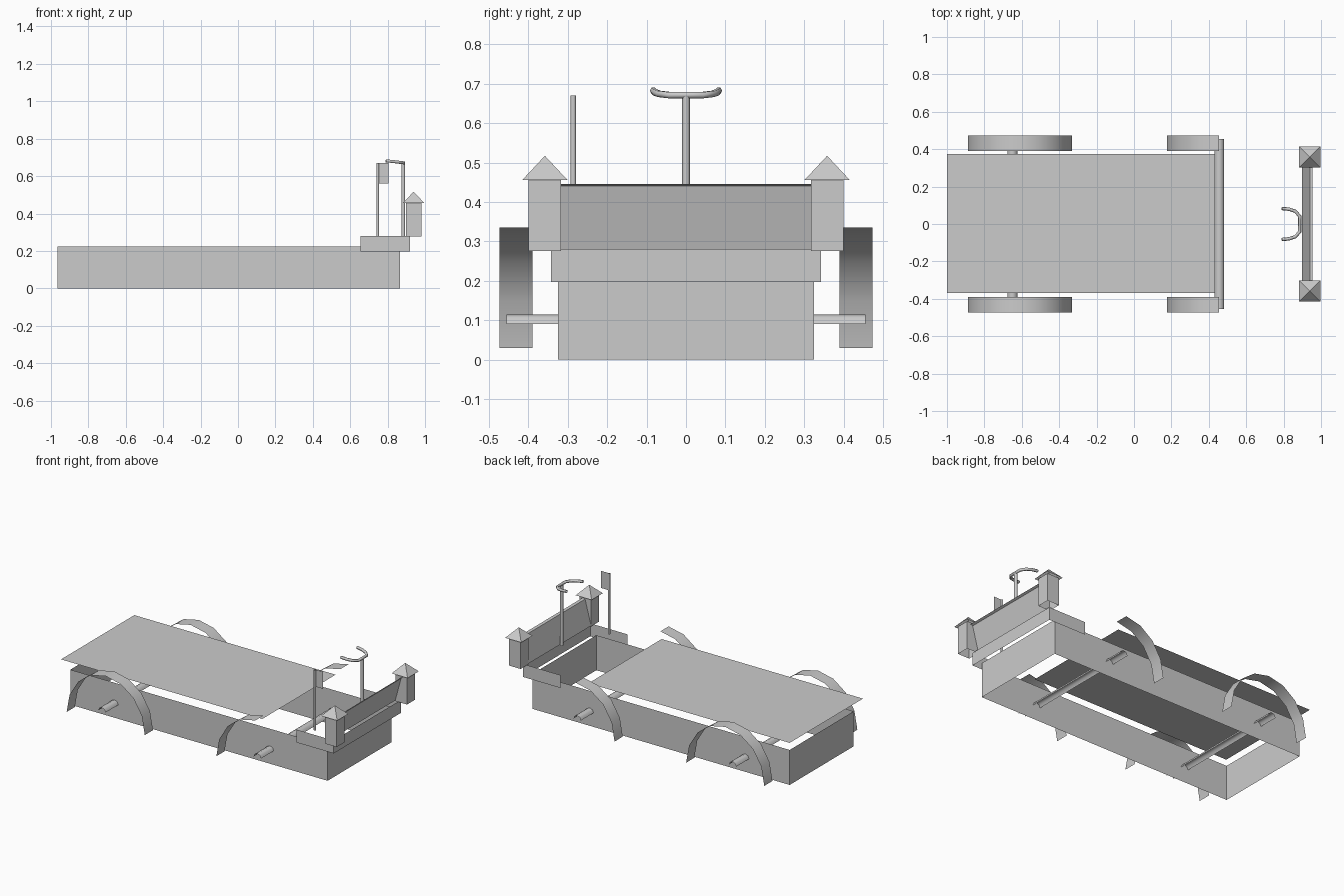
import bpy, bmesh, math

if "Cube" in bpy.data.objects:
    bpy.data.objects.remove(bpy.data.objects["Cube"])


def make(name, verts, faces, smooth=False):
    me = bpy.data.meshes.new(name)
    me.from_pydata(verts, [], faces)
    bm = bmesh.new()
    bm.from_mesh(me)
    bmesh.ops.recalc_face_normals(bm, faces=bm.faces)
    bm.to_mesh(me)
    bm.free()
    if smooth:
        me.shade_smooth()
    ob = bpy.data.objects.new(name, me)
    bpy.context.collection.objects.link(ob)
    return ob


def sweep(name, section, offset, closed=False, smooth=False):
    """Extrude a section along an offset, leaving its ends open."""
    n = len(section)
    verts = list(section) + [tuple(a + b for a, b in zip(p, offset)) for p in section]
    faces = [(i, (i + 1) % n, n + (i + 1) % n, n + i) for i in range(n if closed else n - 1)]
    return make(name, verts, faces, smooth)


def rect(x0, x1, y0, y1, z):
    return [(x0, y0, z), (x1, y0, z), (x1, y1, z), (x0, y1, z)]


def pole(name, x, y, z0, z1, r):
    ring = [(x + r * math.cos(math.tau * i / 8), y + r * math.sin(math.tau * i / 8), z0)
            for i in range(8)]
    return sweep(name, ring, (0, 0, z1 - z0), True, True)


# Open-topped body frame
sweep("body_frame", rect(-0.965, 0.865, -0.325, 0.325, 0), (0, 0, 0.225), True)

# Flat deck sheet
make("deck", rect(-1.0, 0.432, -0.37, 0.375, 0.299), [(0, 1, 2, 3)])

# U-shaped bumper band
sweep("bumper", [(0.655, -0.342, 0.197), (0.92, -0.342, 0.197),
                 (0.92, 0.342, 0.197), (0.655, 0.342, 0.197)], (0, 0, 0.083))

# Forward-leaning front panel with a small top lip
sweep("front_panel", [(0.897, -0.317, 0.28), (0.94, -0.317, 0.44), (0.955, -0.317, 0.446)],
      (0, 0.634, 0))

# Half-round axles
for name, x in (("rear_axle", -0.65), ("front_axle", 0.456)):
    arc = [(x - 0.026 * math.cos(math.pi * i / 4), -0.455,
            0.09 + 0.025 * math.sin(math.pi * i / 4)) for i in range(5)]
    sweep(name, arc, (0, 0.91, 0), smooth=True)

for side, s in (("left", 1), ("right", -1)):
    # Wheel arches: full at the rear, half at the front
    for name, x, n in (("rear_fender", -0.61, 8), ("front_fender", 0.455, 4)):
        arc = [(x - 0.278 * math.cos(math.pi * i / 8), s * 0.39,
                0.03 + 0.305 * math.sin(math.pi * i / 8)) for i in range(n + 1)]
        sweep(f"{side}_{name}", arc, (0, s * 0.083, 0), smooth=True)

    # Lantern posts with pyramid caps
    cx, cy = 0.939, s * 0.358
    sweep(f"{side}_lantern_post", rect(cx - 0.042, cx + 0.042, cy - 0.041, cy + 0.041, 0.276),
          (0, 0, 0.18), True)
    make(f"{side}_lantern_cap",
         rect(cx - 0.057, cx + 0.057, cy - 0.057, cy + 0.057, 0.456) + [(cx, cy, 0.517)],
         [(0, 1, 4), (1, 2, 4), (2, 3, 4), (3, 0, 4)])

# Flag and its pole
pole("flag_pole", 0.747, -0.286, 0.28, 0.67, 0.007)
make("flag", [(0.75, -0.286, 0.56), (0.805, -0.286, 0.56),
              (0.805, -0.286, 0.67), (0.75, -0.286, 0.67)], [(0, 1, 2, 3)])

# Steering column and open handlebar
pole("steering_column", 0.884, 0, 0.28, 0.668, 0.010)
half = [(0.79, 0.083, 0.682), (0.83, 0.079, 0.678), (0.862, 0.068, 0.674), (0.886, 0.042, 0.671)]
path = half + [(x, -y, z) for x, y, z in reversed(half)]
cu = bpy.data.curves.new("handlebar", 'CURVE')
cu.dimensions = '3D'
cu.bevel_depth = 0.009
cu.bevel_resolution = 1
sp = cu.splines.new('POLY')
sp.points.add(len(path) - 1)
for p, co in zip(sp.points, path):
    p.co = (*co, 1)
bpy.context.collection.objects.link(bpy.data.objects.new("handlebar", cu))
